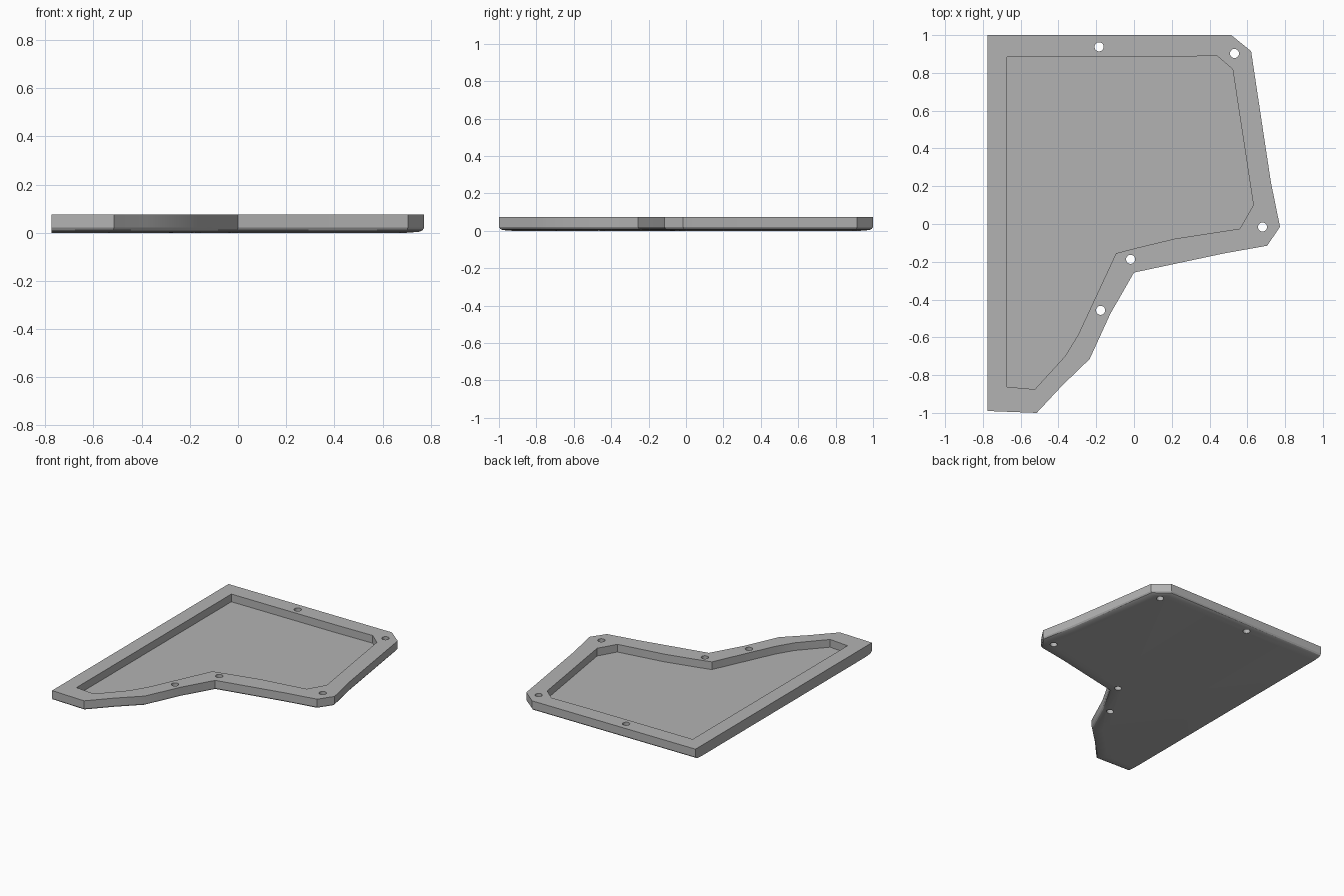
import bpy, bmesh
from mathutils import Vector

if "Cube" in bpy.data.objects:
    bpy.data.objects.remove(bpy.data.objects["Cube"])

TOP, FLOOR, HOLE_R = 0.075, 0.02, 0.024

# Outlines, clockwise from the back right corner; the last outer edge is the straight side
OUTER = [(-.775, 1), (.515, 1), (.62, .915), (.69, .45), (.725, .22), (.773, -.015),
         (.705, -.115), (.48, -.155), (0, -.257), (-.125, -.475), (-.235, -.715),
         (-.38, -.855), (-.515, -1), (-.775, -.99)]
POCKET = [(-.672, .885), (.16, .885), (.44, .89), (.522, .82), (.632, .1), (.56, -.025),
          (.22, -.077), (.02, -.125), (-.095, -.155), (-.295, -.585), (-.365, -.7),
          (-.525, -.875), (-.672, -.862)]
HOLES = [(-.185, .938), (.532, .903), (.68, -.016), (-.018, -.187), (-.177, -.457)]
# Rounded underside: inset and height of each ring
EDGE = [(0, TOP), (0, .021), (.006, .011), (.02, .004), (.07, 0)]

grey = bpy.data.materials.new("plate grey")
grey.use_nodes = True
colour = (.45, .45, .45, 1)
grey.diffuse_color = colour
grey.node_tree.nodes["Principled BSDF"].inputs["Base Color"].default_value = colour


def inset(points, amount):
    """Mitred inset of a clockwise outline that leaves the straight side in place."""
    pts = [Vector(p) for p in points]
    n = len(pts)
    dirs = [(pts[(i + 1) % n] - pts[i]).normalized() for i in range(n)]
    result = []
    for i, p in enumerate(pts):
        a, b = dirs[i - 1], dirs[i]
        na, nb = Vector((a.y, -a.x)), Vector((b.y, -b.x))
        da = 0 if i == 0 else amount
        db = 0 if i == n - 1 else amount
        det = na.x * nb.y - na.y * nb.x
        if abs(det) < 0.02:
            result.append(p + na * da)
        else:
            result.append(p + Vector((da * nb.y - db * na.y, db * na.x - da * nb.x)) / det)
    return result


def loft(name, rings):
    """Closed solid through a stack of (outline, height) rings."""
    bm = bmesh.new()
    loops = [[bm.verts.new((p[0], p[1], z)) for p in ring] for ring, z in rings]
    for upper, lower in zip(loops, loops[1:]):
        n = len(upper)
        for i in range(n):
            j = (i + 1) % n
            bm.faces.new((upper[i], upper[j], lower[j], lower[i]))
    bm.faces.new(loops[0])
    bm.faces.new(loops[-1])
    bmesh.ops.recalc_face_normals(bm, faces=bm.faces)
    mesh = bpy.data.meshes.new(name)
    bm.to_mesh(mesh)
    bm.free()
    obj = bpy.data.objects.new(name, mesh)
    bpy.context.collection.objects.link(obj)
    mesh.materials.append(grey)
    return obj


def cut(target, cutter):
    """Subtract the cutter and discard it."""
    mod = target.modifiers.new("cut", "BOOLEAN")
    mod.operation, mod.solver, mod.object = "DIFFERENCE", "EXACT", cutter
    bpy.context.view_layer.objects.active = target
    bpy.ops.object.modifier_apply(modifier=mod.name)
    bpy.data.objects.remove(cutter)


# Plate with rounded lower rim
plate = loft("plate", [(inset(OUTER, d), z) for d, z in EDGE])

# Shallow pocket
cut(plate, loft("pocket_cutter", [(POCKET, TOP + .1), (POCKET, FLOOR)]))

# Screw holes
for x, y in HOLES:
    bpy.ops.mesh.primitive_cylinder_add(vertices=32, radius=HOLE_R, depth=.4, location=(x, y, 0))
    hole = bpy.context.object
    hole.data.materials.append(grey)
    cut(plate, hole)

bpy.ops.object.select_all(action="DESELECT")
plate.select_set(True)
bpy.context.view_layer.objects.active = plate
bpy.ops.object.shade_smooth_by_angle(angle=.5)
